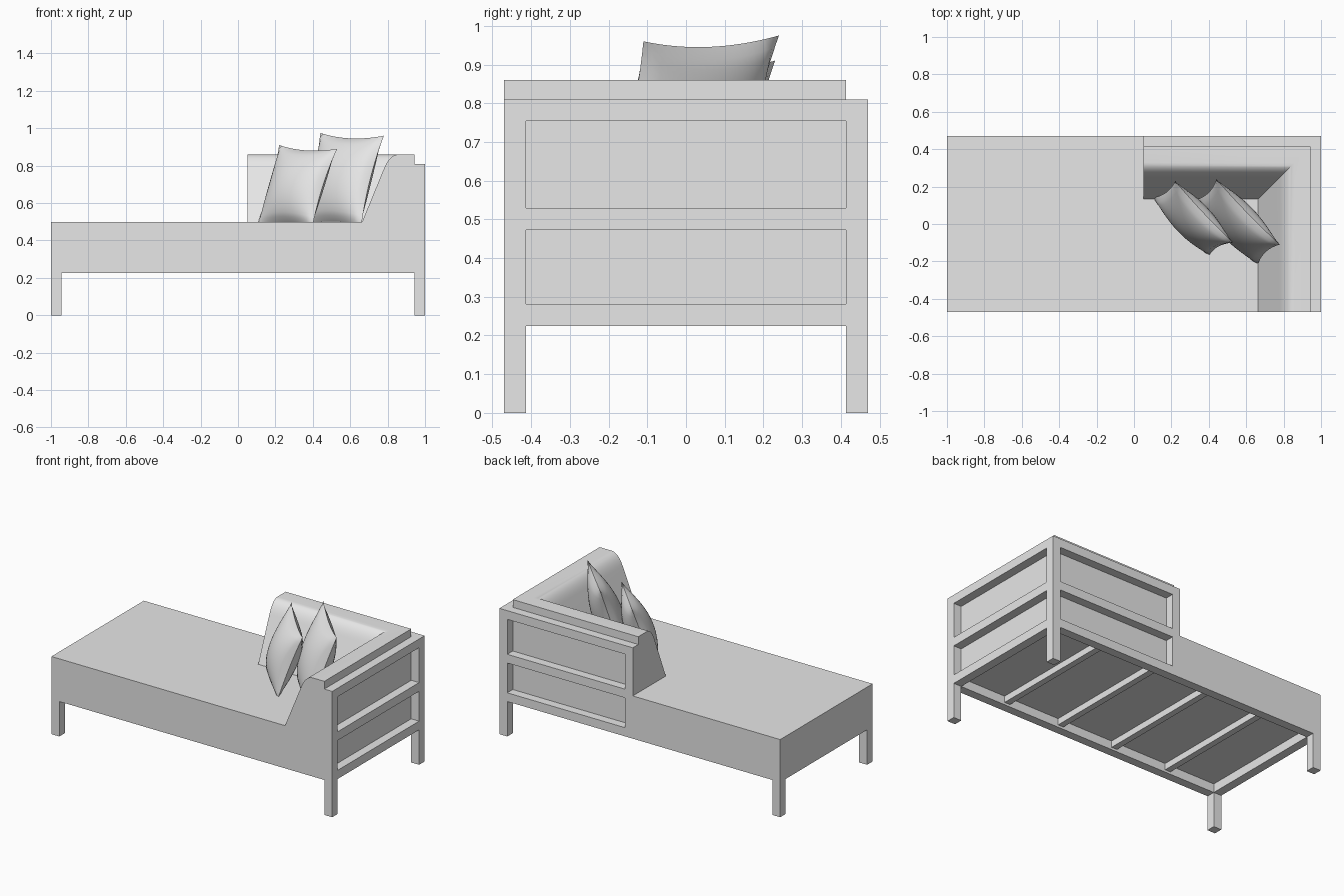
import bpy, bmesh, math
from mathutils import Vector

cube = bpy.data.objects.get("Cube")
if cube:
    bpy.data.objects.remove(cube, do_unlink=True)

grey = bpy.data.materials.new("light_grey")
grey.use_nodes = True
grey.diffuse_color = (0.8, 0.8, 0.8, 1)
grey.node_tree.nodes["Principled BSDF"].inputs["Base Color"].default_value = (0.8, 0.8, 0.8, 1)

X, Y, T = 1.0, 0.47, 0.056      # half length, half depth, timber thickness
LOW, SEAT, RAIL, TOP = 0.225, 0.5, 0.81, 0.86
END = 0.05                      # free end of the backrest
XI, YI = X - T, Y - T           # inner faces of the frame


def add_object(name, bm, smooth=None):
    bmesh.ops.recalc_face_normals(bm, faces=bm.faces[:])
    mesh = bpy.data.meshes.new(name)
    bm.to_mesh(mesh)
    bm.free()
    mesh.materials.append(grey)
    obj = bpy.data.objects.new(name, mesh)
    bpy.context.collection.objects.link(obj)
    if smooth:
        bpy.ops.object.select_all(action='DESELECT')
        obj.select_set(True)
        bpy.context.view_layer.objects.active = obj
        bpy.ops.object.shade_smooth_by_angle(angle=math.radians(smooth))
    return obj


def box(name, x, y, z):
    bm = bmesh.new()
    bmesh.ops.create_cube(bm, size=1)
    for v in bm.verts:
        v.co = [lim[0] if c < 0 else lim[1] for c, lim in zip(v.co, (x, y, z))]
    return add_object(name, bm)


# Mattress: notched outline so the back and side frames stand proud of it
outline = [(-X, -Y), (XI, -Y), (XI, YI), (END, YI), (END, Y), (-X, Y)]
bm = bmesh.new()
face = bm.faces.new([bm.verts.new((x, y, LOW + T)) for x, y in outline])
ext = bmesh.ops.extrude_face_region(bm, geom=[face], use_keep_orig=True)
for v in ext["geom"]:
    if isinstance(v, bmesh.types.BMVert):
        v.co.z = SEAT
add_object("mattress", bm)

# Bottom frame and cross slats
for name, s in (("front", -1), ("back", 1)):
    box(name + "_bottom_rail", (-X, X), sorted((s * Y, s * YI)), (LOW, LOW + T))
for name, s in (("right", -1), ("left", 1)):
    box(name + "_bottom_rail", sorted((s * X, s * XI)), (-YI, YI), (LOW, LOW + T))
for i in range(4):
    x = -0.6 + 0.4 * i
    box(f"slat_{i + 1}", (x - 0.02, x + 0.02), (-YI, YI), (LOW + 0.015, LOW + T))

# Legs at the open end, full-height posts at the armrest end
for name, s in (("front", -1), ("back", 1)):
    y = sorted((s * Y, s * YI))
    box(name + "_leg", (-X, -XI), y, (0, LOW))
    box(name + "_post", (XI, X), y, (0, RAIL))
box("back_end_post", (END, END + T), (YI, Y), (LOW, RAIL))

# Middle and top rails of the side and back frames
for name, z in (("middle", 0.473), ("top", RAIL - T)):
    box(f"side_{name}_rail", (XI, X), (-YI, YI), (z, z + T))
    box(f"back_{name}_rail", (END + T, XI), (YI, Y), (z, z + T))

# Arm and back cushion: sloped, rounded profile swept round a mitred corner
profile = [(0, SEAT), (0.28, SEAT)]
p0, p1, p2 = Vector((0.165, 0.78)), Vector((0.132, TOP)), Vector((0.085, TOP))
for i in range(11):
    t = i / 10
    profile.append(tuple(p0 * (1 - t) ** 2 + p1 * 2 * t * (1 - t) + p2 * t * t))
profile.append((0, TOP))
bm = bmesh.new()
rings = [[bm.verts.new((XI - d, -Y, z)) for d, z in profile],
         [bm.verts.new((XI - d, YI - d, z)) for d, z in profile],
         [bm.verts.new((END, YI - d, z)) for d, z in profile]]
n = len(profile)
for a, b in zip(rings, rings[1:]):
    for i in range(n):
        j = (i + 1) % n
        bm.faces.new((a[i], a[j], b[j], b[i]))
bm.faces.new(rings[0])
bm.faces.new(rings[-1])
add_object("arm_and_back_cushion", bm, 30)


# Scatter pillows: two domed sheets joined at a pinched seam
def pillow(name, low_a, low_b, top_a, top_b, half_thick):
    la, lb, ta, tb = map(Vector, (low_a, low_b, top_a, top_b))
    normal = (lb - la).cross(ta - la).normalized()
    bm = bmesh.new()
    for side in (-1, 1):
        new = bmesh.ops.create_grid(bm, x_segments=20, y_segments=20, size=1)["verts"]
        for vert in new:
            u, v = vert.co.x, vert.co.y
            du, dv = max(0, 1 - u * u), max(0, 1 - v * v)
            s = (u * (1 - 0.09 * dv) + 1) / 2
            t = (v * (1 - 0.09 * du) + 1) / 2
            vert.co = la.lerp(lb, s).lerp(ta.lerp(tb, s), t)
            vert.co += normal * side * half_thick * (du * dv) ** 0.62
    bmesh.ops.remove_doubles(bm, verts=bm.verts[:], dist=0.0005)
    add_object(name, bm, 60)


pillow("front_pillow", (0.10, 0.14, 0.48), (0.40, -0.17, 0.48),
       (0.22, 0.23, 0.91), (0.53, -0.10, 0.89), 0.085)
pillow("rear_pillow", (0.33, 0.13, 0.48), (0.66, -0.22, 0.48),
       (0.44, 0.24, 0.975), (0.78, -0.11, 0.96), 0.09)
